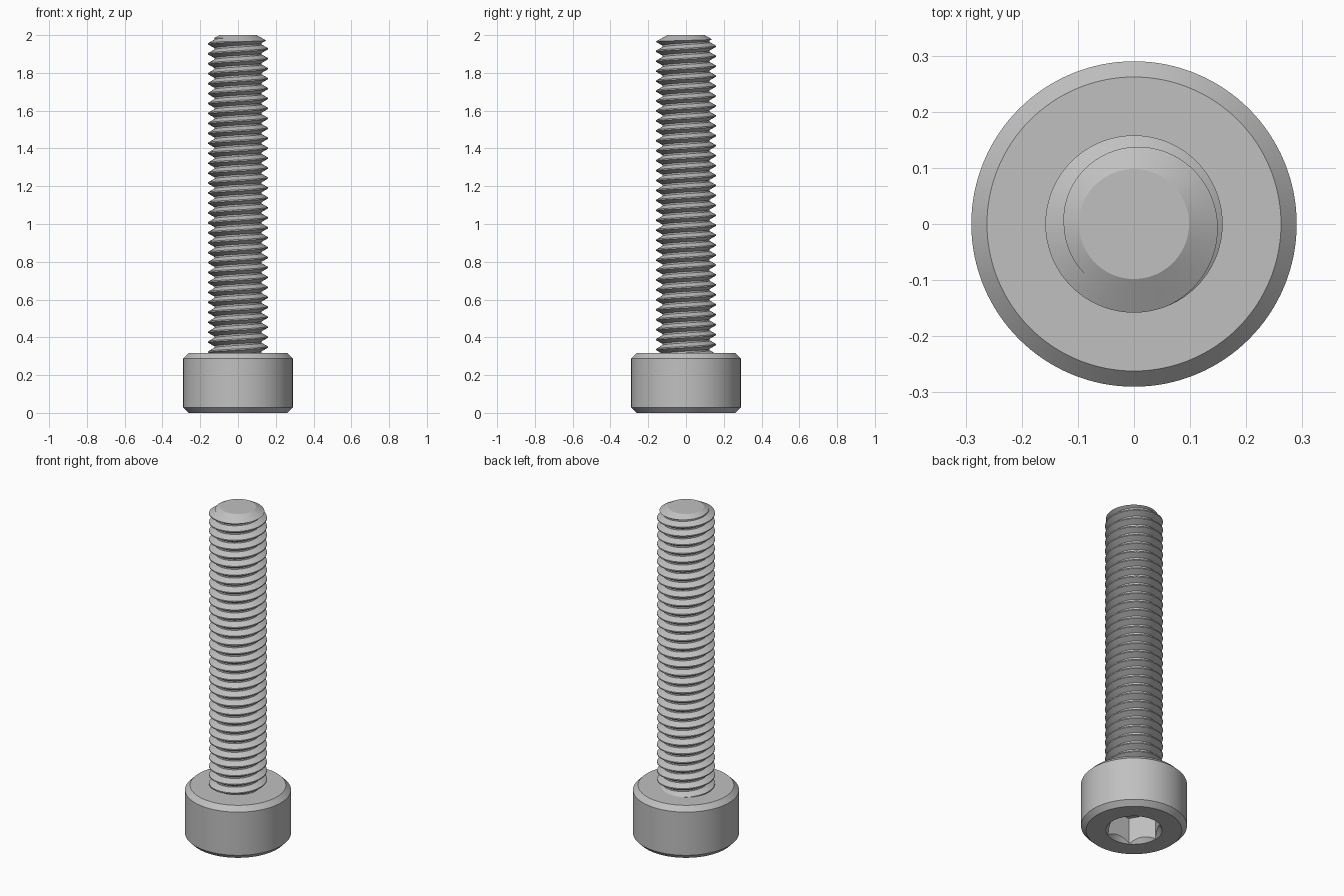
import bpy, bmesh, math

default = bpy.data.objects.get("Cube")
if default:
    bpy.data.objects.remove(default, do_unlink=True)

steel = bpy.data.materials.new("grey steel")
steel.use_nodes = True
COLOUR = (0.53, 0.53, 0.53, 1)
steel.diffuse_color = COLOUR
steel.node_tree.nodes["Principled BSDF"].inputs["Base Color"].default_value = COLOUR

PITCH = 2 / 38
CREST_R, ROOT_R = 0.158, 0.125
HEAD_R, HEAD_H, BEVEL = 0.29, 0.317, 0.028
HEX_R = 0.152


def make_object(name, bm):
    bmesh.ops.recalc_face_normals(bm, faces=bm.faces)
    mesh = bpy.data.meshes.new(name)
    bm.to_mesh(mesh)
    bm.free()
    mesh.materials.append(steel)
    obj = bpy.data.objects.new(name, mesh)
    bpy.context.collection.objects.link(obj)
    return obj


def lathe(name, profile, sides):
    """Closed solid from (radius, height) rings, capped at both ends."""
    bm = bmesh.new()
    rings = [[bm.verts.new((r * math.cos(a), r * math.sin(a), z))
              for a in (2 * math.pi * i / sides for i in range(sides))]
             for r, z in profile]
    for low, high in zip(rings, rings[1:]):
        for i in range(sides):
            j = (i + 1) % sides
            bm.faces.new((low[i], low[j], high[j], high[i]))
    bm.faces.new(rings[0])
    bm.faces.new(rings[-1])
    return make_object(name, bm)


def select_only(obj):
    bpy.ops.object.select_all(action='DESELECT')
    obj.select_set(True)
    bpy.context.view_layer.objects.active = obj


def boolean(obj, tool, operation):
    tool.hide_render = True
    mod = obj.modifiers.new("cut", 'BOOLEAN')
    mod.operation, mod.solver, mod.object = operation, 'EXACT', tool
    select_only(obj)
    bpy.ops.object.modifier_apply(modifier=mod.name)
    bpy.data.objects.remove(tool, do_unlink=True)


def helix_solid(name, start, turns, sides):
    """Right-handed thread swept as one continuous spiral."""
    bm = bmesh.new()
    crest, root = 0.0625, 0.08
    tooth = [(-crest, CREST_R), (crest, CREST_R), (0.5 - root, ROOT_R), (0.5 + root, ROOT_R)]
    step = len(tooth)
    rows = turns * step
    columns = []
    for c in range(sides):
        a = 2 * math.pi * c / sides
        column = []
        for i in range(rows + step):
            frac, r = tooth[i % step]
            z = start + PITCH * (i // step + frac + c / sides)
            column.append(bm.verts.new((r * math.cos(a), r * math.sin(a), z)))
        columns.append(column)
    # the last column joins the first one turn higher
    columns.append(columns[0][step:])
    for left, right in zip(columns, columns[1:]):
        for i in range(rows - 1):
            bm.faces.new((left[i], right[i], right[i + 1], left[i + 1]))
    bmesh.ops.delete(bm, geom=[v for v in bm.verts if not v.link_faces], context='VERTS')
    # fan caps
    low = bm.verts.new((0, 0, start))
    high = bm.verts.new((0, 0, start + PITCH * turns))
    for e in [e for e in bm.edges if e.is_boundary]:
        bm.faces.new((*e.verts, low if e.verts[0].co.z < 1 else high))
    return make_object(name, bm)


# Head with chamfered rims
head = lathe("head", [(HEAD_R - BEVEL, 0), (HEAD_R, BEVEL),
                      (HEAD_R, HEAD_H - BEVEL), (HEAD_R - BEVEL, HEAD_H)], 128)

# Hexagonal socket with a countersunk mouth
boolean(head, lathe("socket_cutter", [(HEX_R, -0.1), (HEX_R, 0.16)], 6), 'DIFFERENCE')
boolean(head, lathe("countersink_cutter", [(0.17, -0.02), (0.154, 0), (0.122, 0.04)], 96), 'DIFFERENCE')

# Threaded shaft trimmed to a conical tip
shaft = helix_solid("threaded_shaft", 1.954 - 32.5 * PITCH, 36, 72)
tip = lathe("tip_trim", [(0.2, HEAD_H - 0.02), (0.2, 1.944), (0.098, 2)], 96)
boolean(shaft, tip, 'INTERSECT')

for part in (head, shaft):
    select_only(part)
    bpy.ops.object.shade_smooth_by_angle(angle=math.radians(25))
